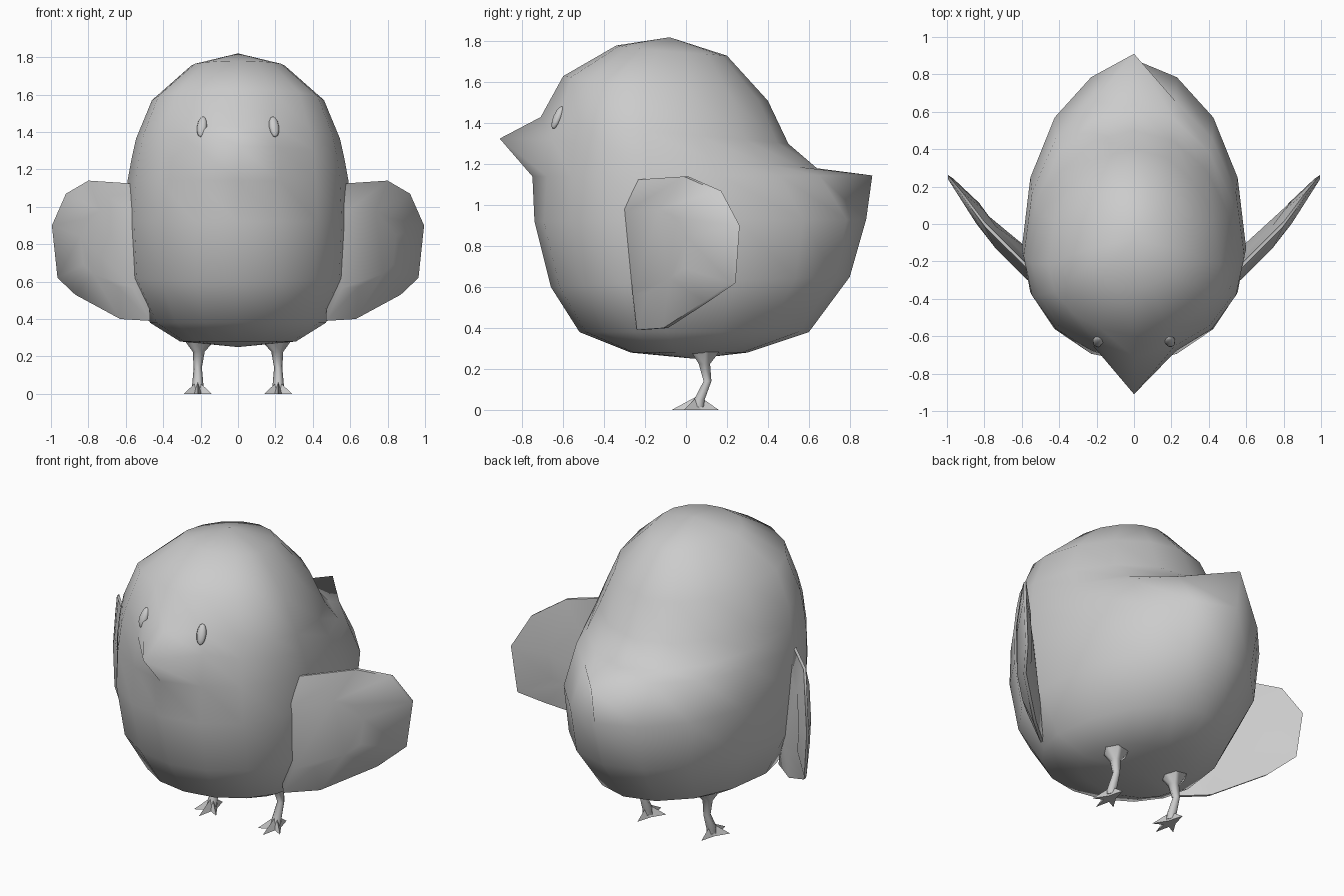
import bpy, math
from mathutils import Vector, Matrix

if "Cube" in bpy.data.objects:
    bpy.data.objects.remove(bpy.data.objects["Cube"], do_unlink=True)

grey = bpy.data.materials.new("plain grey")
grey.use_nodes = True
COLOUR = (0.6, 0.6, 0.6, 1)
grey.diffuse_color = COLOUR
grey.node_tree.nodes["Principled BSDF"].inputs["Base Color"].default_value = COLOUR


def finish(ob, angle=60):
    """Assign the colour and smooth the object."""
    ob.data.materials.clear()
    ob.data.materials.append(grey)
    bpy.ops.object.select_all(action="DESELECT")
    ob.select_set(True)
    bpy.context.view_layer.objects.active = ob
    bpy.ops.object.mode_set(mode="EDIT")
    bpy.ops.mesh.select_all(action="SELECT")
    bpy.ops.mesh.normals_make_consistent(inside=False)
    bpy.ops.object.mode_set(mode="OBJECT")
    bpy.ops.object.shade_smooth_by_angle(angle=math.radians(angle))
    return ob


def loft(name, rings, start=None, end=None, angle=60):
    """Skin a list of equal rings; close each end with a point or a face."""
    n = len(rings[0])
    verts = [Vector(p) for ring in rings for p in ring]
    faces = []
    for r in range(len(rings) - 1):
        for i in range(n):
            j = (i + 1) % n
            a, b = r * n, (r + 1) * n
            faces.append((a + i, a + j, b + j, b + i))
    for base, tip in ((0, start), ((len(rings) - 1) * n, end)):
        if tip is None:
            faces.append(tuple(range(base, base + n)))
        else:
            verts.append(Vector(tip))
            faces += [(base + i, base + (i + 1) % n, len(verts) - 1) for i in range(n)]
    mesh = bpy.data.meshes.new(name)
    mesh.from_pydata(verts, [], faces)
    ob = bpy.data.objects.new(name, mesh)
    bpy.context.collection.objects.link(ob)
    return finish(ob, angle)


def tube(name, stations, sides=6, angle=60):
    """Round limb through (point, radius) stations, rings level in z."""
    steps = [2 * math.pi * i / sides for i in range(sides)]
    rings = [[Vector(p) + Vector((r * math.cos(a), r * math.sin(a), 0)) for a in steps]
             for p, r in stations]
    return loft(name, rings, angle=angle)


# Body: front z, back z, front y, back y, half width, front point y, back point y
SECTIONS = [
    (1.78, 1.73, -.34, .20, .25, -.34, .20),
    (1.63, 1.51, -.59, .40, .46, -.60, .40),
    (1.43, 1.30, -.65, .50, .545, -.71, .50),
    (1.325, 1.18, -.69, .62, .57, -.91, .64),
    (1.14, 1.145, -.72, .72, .59, -.75, .91),
    (.92, .93, -.74, .86, .60, -.74, .88),
    (.60, .65, -.66, .80, .585, -.66, .80),
    (.38, .38, -.52, .60, .47, -.52, .60),
    (.28, .28, -.27, .30, .31, -.27, .30),
]
rings = []
for zf, zb, yf, yb, w, beak, tail in SECTIONS:
    yc = yf + .38 * (yb - yf)
    ring = []
    for i in range(16):
        a = i * math.pi / 8
        c = math.cos(a)
        y = yc + c * ((yc - yf) * -1 if c > 0 else (yc - yb))
        y = beak if i == 0 else tail if i == 8 else y
        ring.append((w * math.sin(a), y, (zf + zb) / 2 + c * (zf - zb) / 2))
    rings.append(ring)
loft("body", rings, (0, -.08, 1.82), (0, .04, .25), angle=100)

# Wing outline, swept back from the shoulder
OUTLINE = [(.50, -.30, 1.12), (.80, 0, 1.14), (.92, .16, 1.07), (.995, .25, .90),
           (.965, .23, .62), (.87, .10, .53), (.63, -.10, .40), (.47, -.23, .39)]
CENTRE = Vector((.66, -.12, .78))

for side, sx in (("left", 1), ("right", -1)):
    flip = Matrix.Diagonal((sx, 1, 1))

    def layer(shrink, dy):
        return [flip @ (Vector(p).lerp(CENTRE, shrink) + Vector((0, dy, 0))) for p in OUTLINE]

    loft(side + "_wing", [layer(.45, -.08), layer(0, -.01), layer(0, .012), layer(.45, .04)],
         angle=50)

    # Eye, leaning with the face
    bpy.ops.mesh.primitive_uv_sphere_add(segments=8, ring_count=6, radius=1,
                                         location=(sx * .193, -.627, 1.428),
                                         rotation=(math.radians(-24), 0, sx * .3))
    eye = bpy.context.object
    eye.name = side + "_eye"
    eye.scale = (.028, .022, .06)
    finish(eye, 80)

    # Hip flowing into a bent leg
    x = sx * .215
    tube(side + "_leg", [((sx * .2, .1, .36), .14), ((sx * .21, .09, .225), .032),
                         ((x, .105, .14), .022), ((x, .065, .05), .03),
                         ((x, .06, .015), .03)], angle=80)

    # Three front toes and one back toe
    ankle = Vector((x, .06, 0))
    for k, (tx, ty) in enumerate(((0, -.13), (.075, -.07), (-.075, -.07), (0, .1))):
        way = Vector((tx, ty, 0))
        across = Vector((-ty, tx, 0)).normalized()
        base = [ankle + across * .028, ankle - across * .028,
                ankle + Vector((0, 0, .07))]
        tip = ankle + way
        mid = [p.lerp(tip, .5) for p in base]
        loft("%s_toe_%d" % (side, k + 1), [base, mid], end=tip, angle=40)
